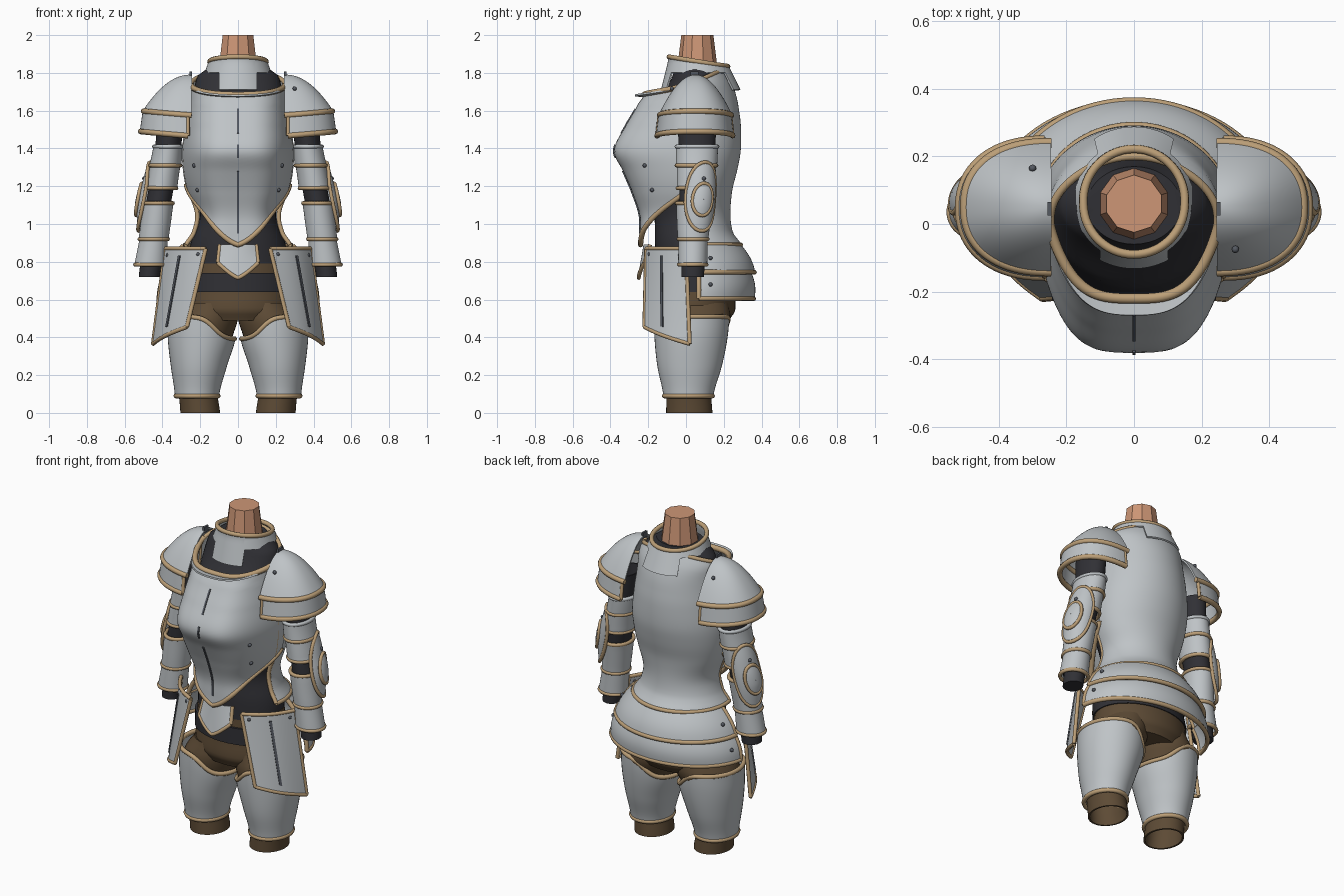
import bpy, bmesh
from math import sin, cos, pi, radians, tanh
from mathutils import Vector

cube = bpy.data.objects.get("Cube")
if cube:
    bpy.data.objects.remove(cube)


def material(name, r, g, b):
    m = bpy.data.materials.new(name)
    m.use_nodes = True
    m.diffuse_color = (r, g, b, 1)
    m.node_tree.nodes["Principled BSDF"].inputs["Base Color"].default_value = (r, g, b, 1)
    return m


steel = material("steel", .52, .55, .57)
brass = material("brass", .50, .345, .185)
cloth = material("dark cloth", .03, .03, .036)
leather = material("brown leather", .11, .07, .036)
skin = material("skin", .61, .305, .18)
iron = material("dark iron", .09, .10, .12)


def finish(ob, mat, angle=40):
    ob.data.materials.append(mat)
    bpy.ops.object.select_all(action='DESELECT')
    bpy.context.view_layer.objects.active = ob
    ob.select_set(True)
    for mod in list(ob.modifiers):
        bpy.ops.object.modifier_apply(modifier=mod.name)
    bpy.ops.object.shade_smooth_by_angle(angle=radians(angle))


def shell(name, f, nu, nv, mat, thick=.01, wrap=False, caps=False):
    """Grid surface from f(u, v) with u and v in 0..1, thickened."""
    bm = bmesh.new()
    cols = nu if wrap else nu + 1
    rows = [[bm.verts.new(f(i / nu, j / nv)) for i in range(cols)] for j in range(nv + 1)]
    for j in range(nv):
        for i in range(nu):
            k = (i + 1) % cols
            bm.faces.new((rows[j][i], rows[j][k], rows[j + 1][k], rows[j + 1][i]))
    if caps:
        bm.faces.new(rows[0][::-1])
        bm.faces.new(rows[-1])
    bmesh.ops.recalc_face_normals(bm, faces=bm.faces)
    me = bpy.data.meshes.new(name)
    bm.to_mesh(me)
    bm.free()
    ob = bpy.data.objects.new(name, me)
    bpy.context.collection.objects.link(ob)
    if thick:
        mod = ob.modifiers.new("thickness", 'SOLIDIFY')
        mod.thickness, mod.offset = thick, 0
    finish(ob, mat)


def edge(name, f, side, r=.013, n=40, closed=False, mat=brass):
    """Round roll along one side of a shell."""
    path = {"top": lambda t: f(t, 1), "bottom": lambda t: f(t, 0),
            "start": lambda t: f(0, t), "end": lambda t: f(1, t)}[side]
    pts = [path(i / n) for i in range(n if closed else n + 1)]
    cu = bpy.data.curves.new(name + "_" + side + "_trim", 'CURVE')
    cu.dimensions, cu.bevel_depth, cu.bevel_resolution = '3D', r, 2
    cu.use_fill_caps = True
    sp = cu.splines.new('POLY')
    sp.points.add(len(pts) - 1)
    for p, q in zip(sp.points, pts):
        p.co = (*q, 1)
    sp.use_cyclic_u = closed
    cu.materials.append(mat)
    bpy.context.collection.objects.link(bpy.data.objects.new(cu.name, cu))


def rivet(name, p, r=.011):
    bpy.ops.mesh.primitive_uv_sphere_add(segments=12, ring_count=6, radius=r, location=p)
    ob = bpy.context.object
    ob.name = name + "_rivet"
    finish(ob, iron)


def table(rows, z):
    """Smooth interpolation of rows whose first value is an ascending height."""
    k = max(0, min(len(rows) - 2, sum(r[0] <= z for r in rows) - 1))
    a, b, c, d = (rows[max(0, min(len(rows) - 1, k + o))] for o in (-1, 0, 1, 2))
    t = max(0, min(1, (z - b[0]) / (c[0] - b[0])))
    return [q + t / 2 * (r - p + t * (2 * p - 5 * q + 4 * r - s + t * (3 * (q - r) + s - p)))
            for p, q, r, s in zip(a[1:], b[1:], c[1:], d[1:])]


def section(rows, z, a):
    rx, fy, by, cx = table(rows, z)
    return cx + rx * sin(a), (fy + by) / 2 - (by - fy) / 2 * cos(a), z


def loft(name, rows, mat, caps=True, thick=0, nv=20, s=1):
    """Body from rows of height, half width, front y, back y, centre x."""
    lo, hi = rows[0][0], rows[-1][0]

    def f(u, v):
        x, y, z = section(rows, lo + v * (hi - lo), 2 * pi * u)
        return s * x, y, z
    shell(name, f, 40, nv, mat, thick, True, caps)


# Torso section: height, half width, front depth, back depth
BODY = [(.88, .285, .265, .265), (.95, .24, .262, .215), (1.05, .22, .265, .2), (1.18, .26, .308, .21),
        (1.28, .28, .352, .235), (1.39, .285, .4, .255), (1.53, .268, .333, .255), (1.64, .253, .27, .24),
        (1.69, .25, .235, .228), (1.75, .245, .2, .205), (1.82, .2, .14, .17)]


def body(z, a, grow=0):
    """Flat-fronted chest, rounded back."""
    w, fd, bd = table(BODY, z)
    s, c = sin(a), cos(a)
    side = 1 if s > 0 else -1
    if c > 0:
        t = abs(s) ** .9
        return (w + grow) * t * side, .03 - (fd + grow) * max(0, 1 - t ** 3.5) ** .75, z
    return (w + grow) * s, .03 - (bd + grow) * c, z


# Neck, padding and hips
bpy.ops.mesh.primitive_cone_add(vertices=10, radius1=.115, radius2=.085, depth=.24, location=(0, .06, 1.88))
bpy.context.object.name = "neck"
bpy.context.object.data.materials.append(skin)
loft("padded_doublet", [(.79, .26, -.16, .22, 0), (.9, .25, -.165, .235, 0),
                        (1.05, .2, -.17, .2, 0), (1.3, .25, -.22, .22, 0), (1.6, .24, -.19, .24, 0),
                        (1.7, .235, -.115, .21, 0), (1.79, .21, -.07, .18, 0), (1.84, .14, -.06, .17, 0)], cloth, nv=40)
loft("breeches", [(.49, .24, -.14, .23, 0), (.54, .28, -.165, .26, 0), (.65, .28, -.158, .255, 0),
                  (.82, .262, -.153, .215, 0)], leather)
loft("hip_band", [(.64, .288, -.167, .262, 0), (.74, .282, -.168, .24, 0)], cloth, nv=4)


# Breastplate with pointed lower edge
def breast(u, v):
    t = 2 * u - 1
    lo, hi = .89 + .32 * abs(t) ** 1.1, 1.675 + .065 * t * t
    return body(lo + v * (hi - lo), t * pi / 2, .006)


def flange(u, v):
    x, y, z = breast(.12 + .76 * u, 1)
    return x * (1 + .04 * v), y - .05 * v * sin(pi * u), z + .006 * v


def neck_roll(u, v):
    x, y, z = breast(u, 1)
    return x, y, z + .01


shell("breastplate", breast, 64, 40, steel)
edge("breastplate", breast, "bottom", .014, 64)
shell("neck_flange", flange, 40, 3, steel)
edge("breastplate", neck_roll, "top", .016, 64)
for z0, z1 in ((1.48, 1.61), (1.35, 1.42), (.95, 1.28)):
    shell("breast_ridge", lambda u, v: (.01 * (u - .5), body(z0 + v * (z1 - z0), 0)[1] - .014, z0 + v * (z1 - z0)),
          1, 14, iron, .006)


# Backplate
def back(u, v):
    hi = 1.73 + .09 * sin(pi * u)
    a = radians(78 + 204 * u)
    z = .89 + v * (hi - .89)
    w, fd, bd = table(BODY, z)
    return w * sin(a), .03 - bd * cos(a), z


shell("backplate", back, 56, 36, steel)
for side in ("bottom", "top", "start", "end"):
    edge("backplate", back, side, .012, 56)


# Gorget with front and back bibs
def gorget(u, v):
    a = 2 * pi * u
    lo = 1.71 if abs(sin(a)) < .56 else 1.8
    z = lo + v * (1.86 + .025 * cos(a) - lo)
    r = .15 + (.37 - .12 * cos(a)) * max(0, 1.86 - z)
    return r * sin(a), .06 - r * cos(a), z


shell("gorget", gorget, 80, 10, steel, .01, True)
edge("gorget", gorget, "top", .013, 60, True)

# Rear skirt lames: heights, half widths, back depths
for name, z0, z1, w0, w1, b0, b1 in (("upper_lame", .745, .885, .385, .29, .322, .25),
                                     ("lower_lame", .605, .745, .42, .375, .318, .3)):
    def lame(u, v):
        a = radians(95 + 170 * u)
        g = .012 * sin(pi * v)
        return ((w0 + v * (w1 - w0) + g) * sin(a), .04 - (b0 + v * (b1 - b0) + g) * cos(a), z0 + v * (z1 - z0))
    shell(name, lame, 48, 8, steel)
    for side in ("bottom", "start", "end"):
        edge(name, lame, side)


# Small pointed plate at the front of the waist
def apron(u, v):
    t = 2 * u - 1
    lo = .715 + .08 * abs(t) ** 1.3
    return .107 * t * (1 - .1 * v), -.25 + .03 * v + .03 * t * t, lo + v * (.89 - lo)


shell("apron_plate", apron, 16, 8, steel)
for side in ("bottom", "start", "end"):
    edge("apron_plate", apron, side, .011, 24)

ARM = [(.72, .47, .035), (.95, .443, .038), (1.1, .424, .045), (1.2, .403, .052), (1.41, .37, .058), (1.55, .36, .058)]
LEG = [(.09, .112, -.115, .14, .217), (.25, .144, -.147, .185, .207), (.4, .175, -.162, .215, .192),
       (.53, .175, -.165, .225, .19)]
TASSET = [Vector(c) for c in ((.27, -.22, .455), (.45, .02, .365), (.17, -.21, .87), (.385, 0, .87))]


def cuisse(u, v):
    a = 2 * pi * u
    return section(LEG, .09 + v * (.36 + .06 * tanh(3 * (sin(a) + .35))), a)


# Shoulder dome and the band under it
def dome(u, v):
    a, r = pi * (u - .5), max(.01, 1 - v)
    c, n = max(0, cos(a)), sin(a)
    return (.245 + .255 * r * c ** .87, .05 + .19 * r * abs(n) ** .87 * (1 if n > 0 else -1),
            1.575 + .21 * (1 - r ** 1.95) + .022 * c * r)


def shoulder_lame(u, v):
    a = pi * (u - .5)
    k = 1 - .06 * v
    c, n = max(0, cos(a)), sin(a)
    return (.265 + .25 * k * c ** .9, .047 + .2 * k * abs(n) ** .9 * (1 if n > 0 else -1),
            1.468 + .022 * c + .105 * v)


# Hip plates
def tasset(u, v):
    lo, hi = TASSET[0].lerp(TASSET[1], u), TASSET[2].lerp(TASSET[3], u)
    return tuple(lo.lerp(hi, v) + Vector((.7, -.7, 0)) * .03 * sin(pi * u))


def slot(u, v):
    x, y, z = tasset(.475 + .05 * u, .1 + .82 * v)
    return x + .006, y - .006, z


for s, side in ((1, "left"), (-1, "right")):
    def flip(f):
        return lambda u, v, s=s: (s * f(u, v)[0], *f(u, v)[1:])

    def arm_piece(name, z0, z1, rx0, ry0, rx1, ry1, mat, trims=()):
        def f(u, v):
            z, a = z0 + v * (z1 - z0), 2 * pi * u
            cx, cy = table(ARM, z)
            return s * (cx + (rx0 + v * (rx1 - rx0)) * sin(a)), cy - (ry0 + v * (ry1 - ry0)) * cos(a), z
        shell(side + "_" + name, f, 36, 8, mat, .008, True)
        for t, m in trims:
            edge(side + "_" + name, f, t, .011, 36, True, m)

    # Arms
    low, rim = ("bottom", brass), ("top", steel)
    loft(side + "_glove", [(.72, .055, -.025, .095, .47), (.8, .057, -.025, .1, .46)], cloth, nv=3, s=s)
    arm_piece("sleeve", .8, 1.55, .058, .06, .066, .1, cloth)
    arm_piece("upper_rerebrace", 1.31, 1.41, .08, .105, .074, .108, steel, (low, rim))
    arm_piece("lower_rerebrace", 1.19, 1.31, .079, .096, .076, .1, steel, (low,))
    arm_piece("upper_vambrace", .92, 1.11, .075, .077, .077, .094, steel, (low, ("top", brass)))
    arm_piece("lower_vambrace", .785, .92, .08, .073, .071, .073, steel, (low,))

    # Elbow guard: oval wing wrapped round the arm, with a smaller oval boss
    for name, zc, turn, span, rz, gap, rise in (("elbow_wing", 1.145, .45, .95, .182, .014, .016),
                                                ("elbow_boss", 1.13, .35, .45, .085, .036, .01)):
        def oval(u, v):
            a, rho = 2 * pi * u, max(.02, v)
            z = zc + rz * rho * sin(a)
            cx, cy = table(ARM, z)
            g = gap + rise * (1 - rho * rho)
            b = turn + span * rho * cos(a)
            return cx + (.077 + g) * cos(b), cy + (.09 + g) * sin(b), z
        g = flip(oval)
        shell(side + "_" + name, g, 36, 8, steel, .008, True)
        edge(side + "_" + name, g, "top", .01, 36, True)
    rivet(side + "_elbow", g(.25, 1.3))

    # Shoulders
    for name, f in (("pauldron", dome), ("shoulder_lame", shoulder_lame)):
        g = flip(f)
        shell(side + "_" + name, g, 40, 14, steel)
        edge(side + "_" + name, g, "bottom", .015)
    for e in ("start", "end"):
        edge(side + "_shoulder_lame", g, e, .01, 6)
    rivet(side + "_pauldron", (s * .3, .045 - s * .12, 1.717))
    bpy.ops.mesh.primitive_cube_add(size=1, location=(s * .25, .045, 1.79))
    buckle = bpy.context.object
    buckle.name, buckle.scale = side + "_buckle", (.012, .04, .035)
    buckle.data.materials.append(iron)

    # Hip plates
    g = flip(tasset)
    shell(side + "_tasset", g, 12, 12, steel)
    for e in ("bottom", "top", "start", "end"):
        edge(side + "_tasset", g, e, .011, 16)
    shell(side + "_tasset_slot", flip(slot), 1, 8, iron, .006)
    for u in (.12, .88):
        rivet(side + "_tasset", g(u, .93))

    # Legs
    loft(side + "_leg", [(0, .1, -.1, .135, .2), (.12, .1, -.1, .13, .212), (.3, .135, -.12, .17, .2),
                         (.42, .16, -.15, .2, .19), (.5, .16, -.152, .23, .165), (.58, .13, -.13, .22, .14)],
         leather, False, .01, s=s)
    g = flip(cuisse)
    shell(side + "_cuisse", g, 44, 16, steel, .01, True)
    edge(side + "_cuisse", g, "bottom", .013, 40, True)
    edge(side + "_cuisse", g, "top", .013, 60, True)

    # Rivets on the torso and rear lames
    for z in (1.31, 1.18):
        rivet(side + "_breast", body(z, s * radians(50), .012))
    for z, w in ((.82, .34), (.68, .4)):
        rivet(side + "_lame", (s * w, .13, z))
